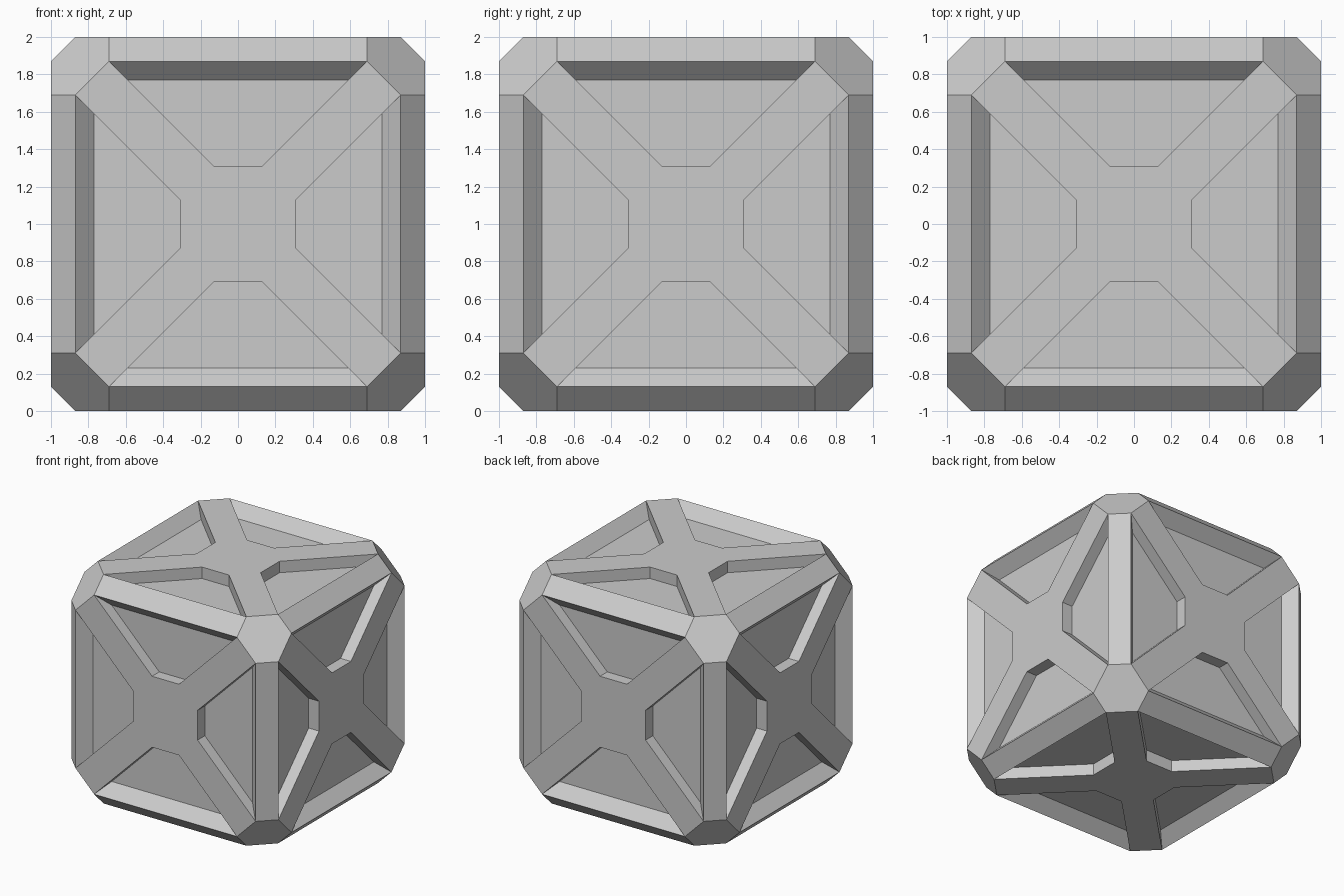
import bpy, bmesh
from itertools import permutations, product
from mathutils import Matrix, Vector

cube = bpy.data.objects.get("Cube")
if cube:
    bpy.data.objects.remove(cube, do_unlink=True)

HALF = 1.0       # half the crate size
RIM = 0.87       # where the edge chamfer starts
TIP = 0.69       # where the corner facet starts
HUB = 0.31       # inner end of each recess
HUB_W = HUB - (RIM - TIP)
DEPTH = 0.1      # recess depth

grey = bpy.data.materials.new("light grey")
grey.use_nodes = True
grey.diffuse_color = (0.6, 0.6, 0.6, 1)
grey.node_tree.nodes["Principled BSDF"].inputs["Base Color"].default_value = (0.6, 0.6, 0.6, 1)


def add_face(bm, points, matrix):
    return bm.faces.new([bm.verts.new(matrix @ Vector(p)) for p in points])


def finish(bm, name):
    mesh = bpy.data.meshes.new(name)
    bm.to_mesh(mesh)
    bm.free()
    mesh.materials.append(grey)
    obj = bpy.data.objects.new(name, mesh)
    bpy.context.collection.objects.link(obj)
    obj.location.z = HALF
    return obj


# Six side orientations, each carrying local +z outwards
sides = [Vector(d).to_track_quat('Z', 'Y').to_matrix()
         for d in ((1, 0, 0), (-1, 0, 0), (0, 1, 0), (0, -1, 0), (0, 0, 1), (0, 0, -1))]
quarters = [Matrix.Rotation(i * 1.5707963268, 3, 'Z') for i in range(4)]

# Chamfered edges and corner facets
frame = bmesh.new()
for p in permutations((HALF, RIM, TIP)):
    for s in product((-1, 1), repeat=3):
        frame.verts.new([a * b for a, b in zip(p, s)])
bmesh.ops.convex_hull(frame, input=frame.verts)
frame.normal_update()
flat = [f for f in frame.faces if max(abs(c) for c in f.normal) > 0.99]
bmesh.ops.delete(frame, geom=flat, context='FACES')
bmesh.ops.dissolve_limit(frame, angle_limit=0.01, verts=frame.verts, edges=frame.edges)

# Cross braces, recess walls and sunken panels
panels = bmesh.new()
low = HALF - DEPTH
top = [(TIP, RIM, HALF), (HUB_W, HUB, HALF), (-HUB_W, HUB, HALF), (-TIP, RIM, HALF)]
floor = [(TIP - DEPTH, RIM - DEPTH, low), (HUB_W, HUB, low),
         (-HUB_W, HUB, low), (DEPTH - TIP, RIM - DEPTH, low)]
for side in sides:
    outline = [q @ Vector(p) for q in quarters for p in top]
    brace = add_face(frame, outline, side)
    brace.normal_update()
    if brace.normal.dot(side @ Vector((0, 0, 1))) < 0:
        brace.normal_flip()
    for q in quarters:
        turn = side @ q
        panel = add_face(panels, floor, turn)
        panel.normal_update()
        if panel.normal.dot(side @ Vector((0, 0, 1))) < 0:
            panel.normal_flip()
        centre = turn @ Vector((0, (RIM + HUB) / 2, low + DEPTH / 2))
        for i in range(4):
            j = (i + 1) % 4
            wall = add_face(frame, (top[i], top[j], floor[j], floor[i]), turn)
            wall.normal_update()
            if wall.normal.dot(centre - wall.calc_center_median()) < 0:
                wall.normal_flip()
bmesh.ops.remove_doubles(frame, verts=frame.verts, dist=0.0005)

finish(frame, "crate_frame")
finish(panels, "recessed_panels")
